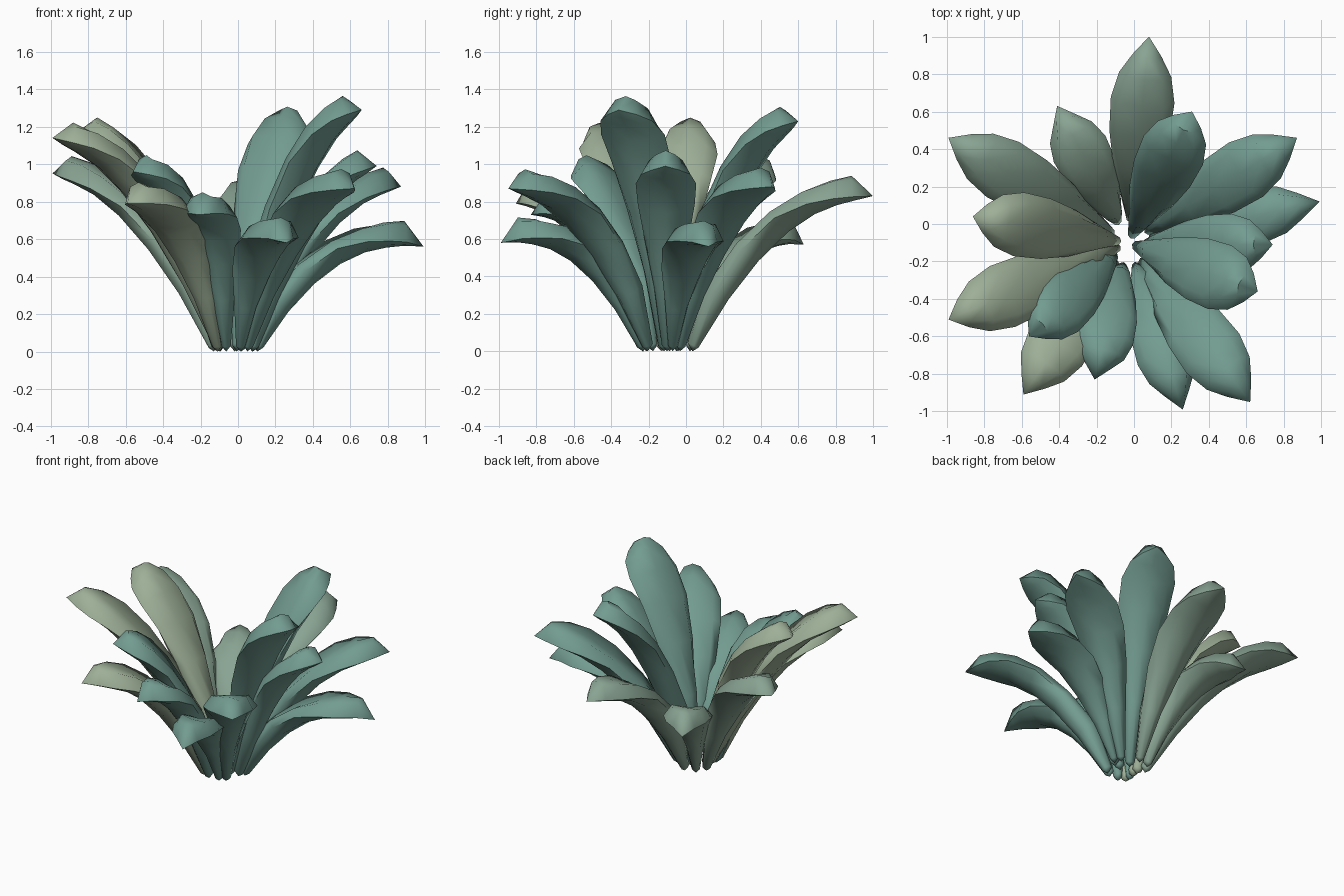
import bpy, math
from mathutils import Vector

if "Cube" in bpy.data.objects:
    bpy.data.objects.remove(bpy.data.objects["Cube"])

# Leaf colours, teal to pale sage
def make_mat(name, col):
    m = bpy.data.materials.new(name)
    m.diffuse_color = (*col, 1)
    m.use_nodes = True
    m.node_tree.nodes["Principled BSDF"].inputs["Base Color"].default_value = m.diffuse_color
    return m

MATS = {
    "teal": make_mat("teal_leaf", (0.17, 0.33, 0.28)),
    "mid": make_mat("green_leaf", (0.25, 0.37, 0.29)),
    "pale": make_mat("sage_leaf", (0.34, 0.43, 0.31)),
}
CENTRE = Vector((-0.03, -0.10, 0))

# Stations along a leaf: t, half width, rim, shoulder, top middle, underside drop
STATIONS = [
    (0.00, 0.030, 0.000, 0.030, 0.040, 0.025),
    (0.18, 0.074, 0.025, 0.085, 0.100, 0.050),
    (0.36, 0.128, 0.035, 0.080, 0.075, 0.065),
    (0.54, 0.166, 0.025, 0.070, 0.050, 0.070),
    (0.70, 0.176, -0.010, 0.062, 0.052, 0.070),
    (0.83, 0.144, -0.035, 0.055, 0.065, 0.070),
    (0.93, 0.080, -0.045, 0.045, 0.068, 0.065),
]


def leaf(index, tx, ty, tip_z, scale, mat):
    """Thick leaf, cupped low down and arched near its chisel tip."""
    out = Vector((tx, ty, 0)) - CENTRE
    reach = out.length
    out.normalize()
    side = Vector((-out.y, out.x, 0))
    up = Vector((0, 0, 1))
    r0 = 0.145 - 0.085 * max(0, min(1, (tip_z - 0.85) / 0.4))
    k = max(0, min(1, (tip_z - 0.55) / 0.45))
    end_r, end_z = reach - 0.03, tip_z + 0.065 - 0.03 * k
    p0 = Vector((r0, 0.03))
    p1 = Vector((0.12 + (0.38 + 0.07 * k) * (end_r - 0.12), end_z * (1.10 - 0.18 * k)))
    p2 = Vector((end_r, end_z))
    verts, faces = [], []
    for t, w, rim, sh, top, low in STATIONS:
        p = p0 * (1 - t) ** 2 + p1 * 2 * t * (1 - t) + p2 * t * t
        d = ((p1 - p0) * (1 - t) + (p2 - p1) * t).normalized()
        c = CENTRE + out * p.x + up * p.y
        n = up * d.x - out * d.y
        w *= scale
        under = min(rim, 0) * 0.4 - low * 0.6
        section = [(-w, rim), (-w * 0.68, sh), (0, top), (w * 0.68, sh), (w, rim),
                   (w * 0.65, under), (0, -low), (-w * 0.65, under)]
        verts += [c + side * a + n * b for a, b in section]
    m = 8
    for i in range(len(STATIONS) - 1):
        for j in range(m):
            a, b = i * m + j, i * m + (j + 1) % m
            faces.append((a, a + m, b + m, b))
    # Pointed base and tip
    last = (len(STATIONS) - 1) * m
    verts.append(CENTRE + out * (r0 - 0.01))
    verts.append(CENTRE + out * reach + up * tip_z)
    root, tip = len(verts) - 2, len(verts) - 1
    for v in verts:
        v.z = max(v.z, 0)
    for j in range(m):
        faces.append((root, j, (j + 1) % m))
        faces.append((last + j, tip, last + (j + 1) % m))
    me = bpy.data.meshes.new(f"leaf_{index}")
    me.from_pydata(verts, [], faces)
    me.materials.append(MATS[mat])
    ob = bpy.data.objects.new(f"leaf_{index}", me)
    bpy.context.collection.objects.link(ob)
    bpy.ops.object.select_all(action='DESELECT')
    bpy.context.view_layer.objects.active = ob
    ob.select_set(True)
    bpy.ops.object.mode_set(mode='EDIT')
    bpy.ops.mesh.select_all(action='SELECT')
    bpy.ops.mesh.normals_make_consistent(inside=False)
    bpy.ops.object.mode_set(mode='OBJECT')
    bpy.ops.object.shade_smooth_by_angle(angle=math.radians(60))


# Leaf tips: x, y, z, width scale, colour
LEAVES = [
    (0.08, 1.00, 0.83, 0.97, "mid"),
    (0.31, 0.60, 1.23, 1.00, "teal"),
    (0.87, 0.46, 0.88, 0.97, "teal"),
    (0.99, 0.12, 0.56, 0.88, "teal"),
    (0.74, -0.11, 0.99, 0.92, "teal"),
    (0.66, -0.36, 1.29, 1.03, "teal"),
    (0.62, -0.95, 0.87, 1.00, "teal"),
    (0.26, -0.99, 0.58, 0.88, "teal"),
    (-0.21, -0.83, 0.73, 0.88, "teal"),
    (-0.56, -0.60, 0.96, 0.92, "teal"),
    (-0.59, -0.91, 0.79, 0.97, "pale"),
    (-0.99, -0.51, 1.14, 1.00, "pale"),
    (-0.86, 0.04, 1.17, 0.98, "pale"),
    (-0.99, 0.46, 0.95, 0.97, "mid"),
    (-0.41, 0.63, 0.57, 0.88, "mid"),
]
for i, args in enumerate(LEAVES):
    leaf(i + 1, *args)
